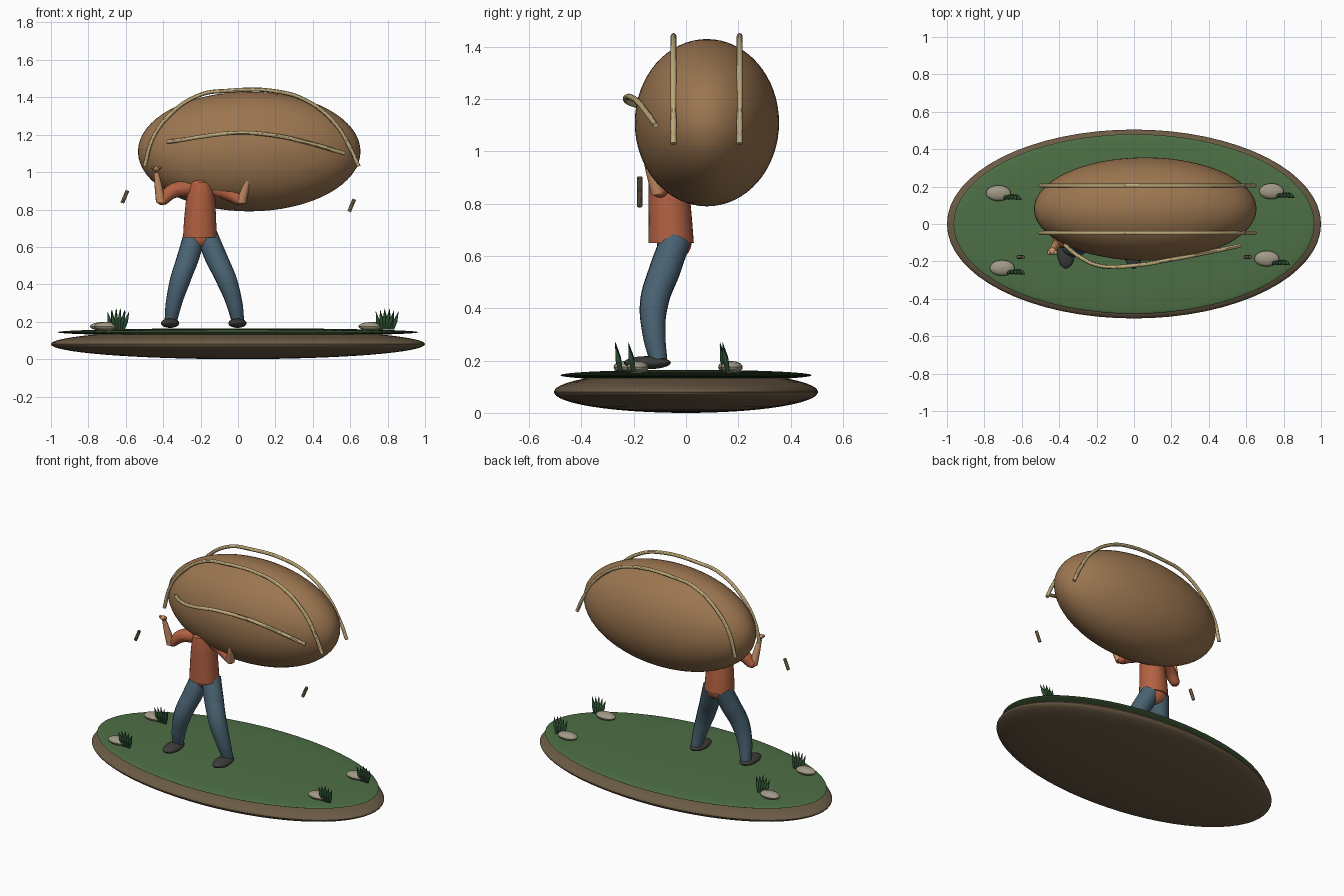
import bpy, bmesh
from mathutils import Vector

cube = bpy.data.objects.get("Cube")
if cube:
    bpy.data.objects.remove(cube, do_unlink=True)


def material(name, rgb):
    m = bpy.data.materials.new(name)
    m.use_nodes = True
    m.diffuse_color = (*rgb, 1)
    m.node_tree.nodes["Principled BSDF"].inputs["Base Color"].default_value = (*rgb, 1)
    return m


EARTH = material("earth brown", (.15, .105, .06))
GRASS = material("grass green", (.075, .16, .06))
BLADE = material("dark leaf green", (.025, .08, .03))
STONE = material("pale stone", (.36, .32, .24))
SACK = material("sack tan", (.33, .18, .08))
ROPE = material("rope straw", (.5, .39, .19))
SHIRT = material("shirt orange", (.45, .12, .055))
JEANS = material("jeans blue", (.065, .12, .165))
SKIN = material("skin", (.6, .29, .14))
BOOT = material("boot grey", (.045, .047, .042))


def finish(obj, name, mat):
    obj.name = name
    obj.data.materials.clear()
    obj.data.materials.append(mat)
    bpy.ops.object.select_all(action='DESELECT')
    obj.select_set(True)
    bpy.context.view_layer.objects.active = obj
    bpy.ops.object.shade_smooth_by_angle()
    return obj


def ellipsoid(name, mat, loc, radii, segments=32):
    bpy.ops.mesh.primitive_uv_sphere_add(segments=segments, ring_count=segments // 2, location=loc)
    obj = bpy.context.object
    obj.scale = radii
    bpy.ops.object.transform_apply(location=False, rotation=False)
    return finish(obj, name, mat)


def tube(name, mat, points, radii):
    """Round tube through points; radii is one number or one per point."""
    if not isinstance(radii, (list, tuple)):
        radii = [radii] * len(points)
    curve = bpy.data.curves.new(name, 'CURVE')
    curve.dimensions = '3D'
    curve.bevel_depth = 1
    curve.bevel_resolution = 4
    curve.resolution_u = 10
    curve.use_fill_caps = True
    spline = curve.splines.new('BEZIER')
    spline.bezier_points.add(len(points) - 1)
    for p, co, r in zip(spline.bezier_points, points, radii):
        p.co, p.radius = co, r
        p.handle_left_type = p.handle_right_type = 'AUTO'
    obj = bpy.data.objects.new(name, curve)
    bpy.context.collection.objects.link(obj)
    bpy.ops.object.select_all(action='DESELECT')
    obj.select_set(True)
    bpy.context.view_layer.objects.active = obj
    bpy.ops.object.convert(target='MESH')
    return finish(bpy.context.object, name, mat)


def loft(name, mat, rings, sides=32):
    """Skin elliptical rings given as (x, y, z, rx, ry)."""
    bm = bmesh.new()
    loops = []
    for x, y, z, rx, ry in rings:
        made = bmesh.ops.create_circle(bm, segments=sides, radius=1)["verts"]
        for v in made:
            v.co = Vector((x + v.co.x * rx, y + v.co.y * ry, z))
        loops.append(made)
    for a, b in zip(loops, loops[1:]):
        for i in range(sides):
            j = (i + 1) % sides
            bm.faces.new((a[i], a[j], b[j], b[i]))
    bm.faces.new(loops[0])
    bm.faces.new(loops[-1])
    bmesh.ops.recalc_face_normals(bm, faces=bm.faces)
    mesh = bpy.data.meshes.new(name)
    bm.to_mesh(mesh)
    bm.free()
    obj = bpy.data.objects.new(name, mesh)
    bpy.context.collection.objects.link(obj)
    return finish(obj, name, mat)


# Ground mound
ellipsoid("earth_base", EARTH, (0, 0, .08), (1, .505, .08), 64)
ellipsoid("grass_top", GRASS, (0, 0, .144), (.965, .48, .021), 64)

# Stones, each with a tuft of leaning blades
for n, (x, y) in enumerate([(-.725, .165), (.735, .175), (-.705, -.235), (.71, -.185)]):
    ellipsoid(f"stone_{n}", STONE, (x, y, .175), (.066, .042, .023), 20)
    for k in range(-2, 3):
        base = Vector((x + .07 + k * .011, y - .015, .16))
        tip = Vector((x + .075 + k * .024, y - .035, .27 - abs(k) * .008))
        mid = base.lerp(tip, .45)
        tube(f"grass_blade_{n}_{k + 2}", BLADE, [base, mid, tip], [.008, .011, .001])

# Sack and its ropes
ellipsoid("sack", SACK, (.06, .08, 1.11), (.595, .276, .32), 64)
arch = [(-.5, 1.03), (-.46, 1.17), (-.38, 1.29), (-.21, 1.41), (-.05, 1.435),
        (.2, 1.432), (.36, 1.385), (.51, 1.27), (.6, 1.13), (.645, 1.03)]
for side, y in (("front", -.048), ("back", .205)):
    tube(f"{side}_over_rope", ROPE, [(x, y, z) for x, z in arch], .011)
tube("loose_rope", ROPE, [(-.375, -.11, 1.162), (-.3, -.17, 1.172), (-.19, -.222, 1.19),
                          (0, -.222, 1.21), (.2, -.19, 1.195), (.38, -.155, 1.155),
                          (.57, -.115, 1.1)], .011)

# Torso
loft("shirt", SHIRT, [(-.203, -.057, .65, .091, .087), (-.203, -.06, .74, .086, .083),
                      (-.2, -.065, .84, .079, .079), (-.198, -.072, .91, .068, .072),
                      (-.197, -.077, .945, .056, .062), (-.197, -.08, .965, .035, .04)])
ellipsoid("hips", SHIRT, (-.203, -.045, .65), (.078, .066, .065))

# Legs and boots
legs = {"right": [(-.235, -.04, .66), (-.265, -.08, .55), (-.31, -.122, .42),
                  (-.343, -.122, .3), (-.36, -.105, .2)],
        "left": [(-.165, -.04, .66), (-.12, -.08, .55), (-.06, -.122, .42),
                 (-.02, -.122, .3), (0, -.105, .2)]}
for side, path in legs.items():
    tube(f"{side}_leg", JEANS, path, [.058, .06, .055, .044, .034])
    ellipsoid(f"{side}_boot", BOOT, (path[-1][0] - .003, -.148, .192), (.049, .09, .025))

# Arms bent upward under the load
arms = {"right": [(-.25, -.065, .915), (-.345, -.085, .9), (-.405, -.1, .85), (-.437, -.14, 1.0)],
        "left": [(-.14, -.065, .915), (-.06, -.08, .89), (.012, -.1, .85), (.06, -.155, .99)]}
for side, (shoulder, upper, elbow, wrist) in arms.items():
    out = -1 if side == "right" else 1
    ellipsoid(f"{side}_shoulder", SHIRT, shoulder, (.044, .044, .042), 20)
    tube(f"{side}_sleeve", SHIRT, [shoulder, upper, elbow], [.043, .04, .031])
    ellipsoid(f"{side}_elbow", SHIRT, elbow, (.031, .031, .027), 20)
    start = Vector(elbow) + Vector((out * .008, -.008, -.008))
    tube(f"{side}_forearm", SKIN, [start, start.lerp(Vector(wrist), .5), wrist], [.026, .021, .013])
    palm = Vector(wrist) + Vector((0, -.006, .016))
    ellipsoid(f"{side}_palm", SKIN, palm, (.022, .02, .013), 16)
    for k in (-1, 1):
        ellipsoid(f"{side}_finger_{k + 1}", SKIN, palm + Vector((k * .018, -.006, .006)),
                  (.01, .012, .008), 12)

# Loose twigs in the air
for side, x, z in (("right", -.605, .868), ("left", .608, .822)):
    tube(f"{side}_twig", EARTH, [(x - .014, -.177, z - .033), (x + .014, -.177, z + .033)], .01)
